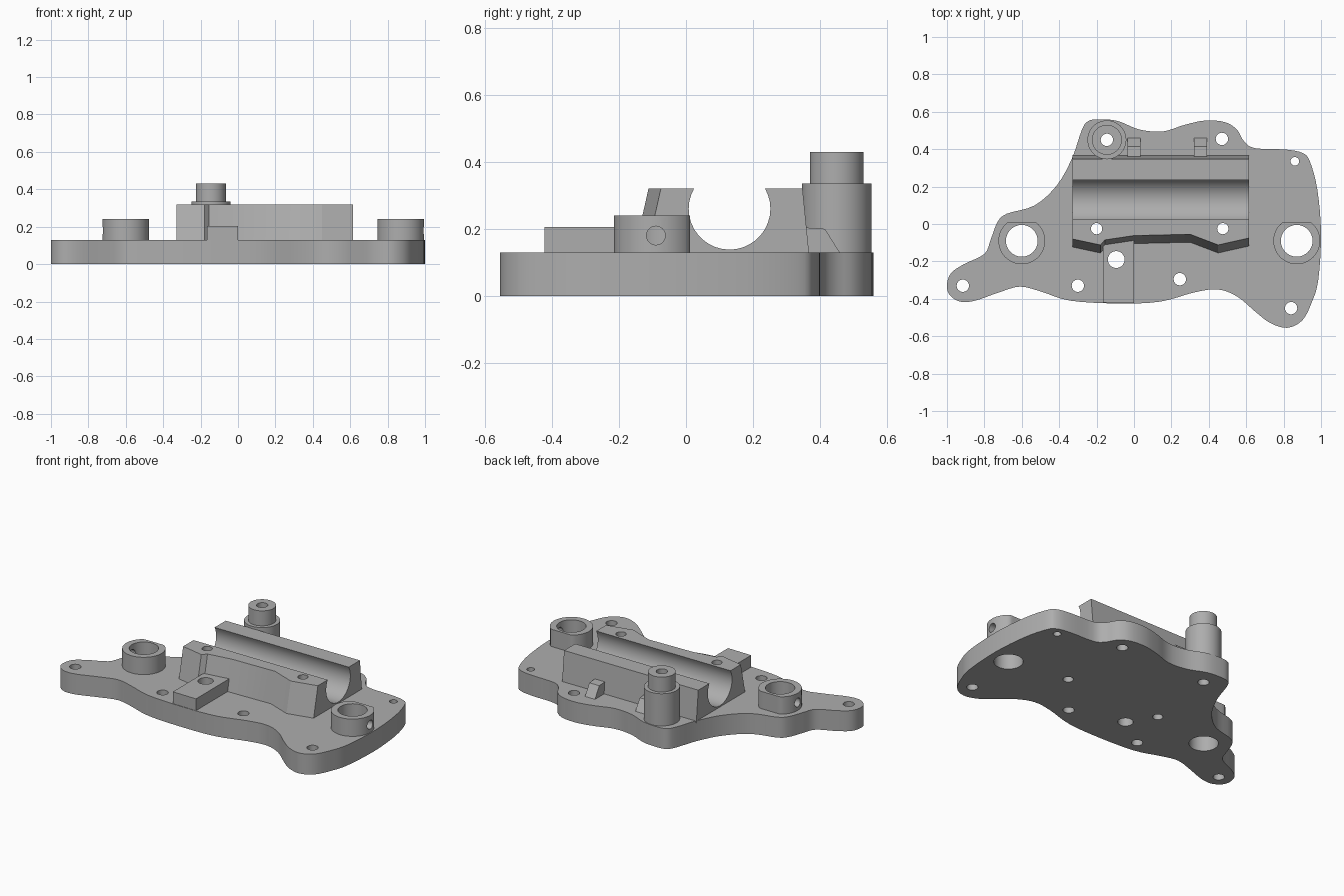
import bpy, bmesh, math
from mathutils import Matrix, Vector

cube = bpy.data.objects.get("Cube")
if cube:
    bpy.data.objects.remove(cube, do_unlink=True)

grey = bpy.data.materials.new("light grey")
grey.use_nodes = True
shade = (0.42, 0.42, 0.42, 1)
grey.diffuse_color = shade
grey.node_tree.nodes["Principled BSDF"].inputs["Base Color"].default_value = shade

PLATE_TOP = 0.13
SUNK = PLATE_TOP - 0.01      # raised parts start just inside the plate
BODY_TOP = 0.32


def add_object(name, bm):
    bmesh.ops.recalc_face_normals(bm, faces=bm.faces)
    mesh = bpy.data.meshes.new(name)
    bm.to_mesh(mesh)
    bm.free()
    mesh.materials.append(grey)
    obj = bpy.data.objects.new(name, mesh)
    bpy.context.scene.collection.objects.link(obj)
    return obj


def loft(name, rings):
    """Closed solid through a list of rings with equal point counts."""
    bm = bmesh.new()
    loops = [[bm.verts.new(p) for p in ring] for ring in rings]
    n = len(loops[0])
    for a, b in zip(loops, loops[1:]):
        for i in range(n):
            j = (i + 1) % n
            bm.faces.new((a[i], a[j], b[j], b[i]))
    bm.faces.new(loops[0][::-1])
    bm.faces.new(loops[-1])
    return add_object(name, bm)


def extrude_up(name, outline, z0, z1):
    return loft(name, [[(x, y, z) for x, y in outline] for z in (z0, z1)])


def extrude_along_x(name, outline, x0, x1):
    return loft(name, [[(x, y, z) for y, z in outline] for x in (x0, x1)])


def circle(cx, cy, r, n=48):
    return [(cx + r * math.cos(math.tau * i / n), cy + r * math.sin(math.tau * i / n))
            for i in range(n)]


def smooth_loop(points, steps=4):
    """Rounded closed outline through the given points."""
    pts = [Vector(p) for p in points]
    n = len(pts)
    result = []
    for i in range(n):
        a, b, c, d = (pts[(i + k) % n] for k in (-1, 0, 1, 2))
        for s in range(steps):
            t = s / steps
            result.append(tuple(0.5 * (2 * b + (c - a) * t + (2 * a - 5 * b + 4 * c - d) * t ** 2
                                       + (3 * b - a - 3 * c + d) * t ** 3)))
    return result


parts = []

# Base plate with a wavy outline
outline = [
    (-1, -.33), (-.98, -.265), (-.91, -.215), (-.8, -.16), (-.765, -.08), (-.73, .01),
    (-.68, .055), (-.53, .1), (-.41, .21), (-.33, .355), (-.28, .5), (-.245, .55),
    (-.18, .56), (-.085, .55), (.03, .505), (.155, .495), (.27, .53), (.38, .553),
    (.485, .545), (.55, .505), (.59, .44), (.65, .405), (.81, .398), (.9, .38),
    (.94, .335), (.98, .185), (1, -.05), (.985, -.3), (.95, -.42), (.9, -.515),
    (.82, -.555), (.73, -.53), (.65, -.47), (.555, -.39), (.45, -.35), (.325, -.365),
    (.14, -.415), (-.08, -.425), (-.34, -.41), (-.5, -.36), (-.61, -.335),
    (-.72, -.365), (-.85, -.41), (-.93, -.415), (-.985, -.38),
]
parts.append(extrude_up("base_plate", smooth_loop(outline), 0, PLATE_TOP))

# Cradle body: the sloped front wall bends in and out along its length
front_edge = [(-.33, -.08), (-.18, -.112), (-.155, -.085), (0, -.062),
              (.3, -.055), (.45, -.112), (.615, -.075)]
parts.append(loft("cradle", [
    [(x, y - .045, SUNK), (x, y, BODY_TOP), (x, .348, BODY_TOP), (x, .368, SUNK)]
    for x, y in front_edge]))

# Pad in front of the cradle
pad = [(-.165, -.42), (0, -.423), (0, -.07), (-.165, -.07)]
parts.append(extrude_up("front_pad", pad, SUNK, .205))

# Two ribs behind the cradle
rib = [(.34, SUNK), (.34, .205), (.415, .2), (.465, SUNK)]
for side, x in (("right", -.035), ("left", .32)):
    parts.append(extrude_along_x(side + "_rib", rib, x, x + .07))

# Two bosses, each with a flat back
bosses = (("right", -.6), ("left", .87))
for side, x in bosses:
    flat = [(px, min(py, .012)) for px, py in circle(x, -.09, .125)]
    parts.append(extrude_up(side + "_boss", flat, SUNK, .24))

# Stepped post
post = (-.145, .45)
parts.append(loft("stepped_post", [
    [(x, y, z) for x, y in circle(*post, r)]
    for r, z in ((.104, SUNK), (.104, .335), (.08, .335), (.08, .43))]))

# Cutters: cradle channel, vertical holes and cross holes
cutters = [extrude_along_x("channel_cutter", [(y, z) for y, z in circle(.13, .26, .122, 36)], -.5, .8)]
holes = [(-.915, -.33, .033), (-.3, -.33, .033), (.245, -.295, .033), (.84, -.45, .033),
         (.86, .335, .023), (.47, .455, .033), (-.2, -.025, .03), (.475, -.025, .03),
         (-.095, -.19, .045), (*post, .033)]
holes += [(x, -.09, .085) for _, x in bosses]
for x, y, r in holes:
    cutters.append(extrude_up("hole_cutter", circle(x, y, r, 32), -.1, .6))
for x0, x1 in ((-.8, -.6), (.87, 1.1)):
    cutters.append(extrude_along_x("cross_hole_cutter", circle(-.09, .18, .028, 24), x0, x1))


def bounds_touch(a, b):
    for i in range(3):
        pa = [v.co[i] for v in a.data.vertices]
        pb = [v.co[i] for v in b.data.vertices]
        if max(pa) < min(pb) or max(pb) < min(pa):
            return False
    return True


# Cut every part, then shade it
for part in parts:
    bpy.ops.object.select_all(action="DESELECT")
    part.select_set(True)
    bpy.context.view_layer.objects.active = part
    for cutter in cutters:
        is_channel = cutter.name.startswith("channel")
        if is_channel and part.name != "cradle" or not bounds_touch(part, cutter):
            continue
        mod = part.modifiers.new("cut", "BOOLEAN")
        mod.operation = "DIFFERENCE"
        mod.solver = "EXACT"
        mod.object = cutter
        bpy.ops.object.modifier_apply(modifier=mod.name)
    bpy.ops.object.shade_smooth_by_angle(angle=math.radians(30))

for cutter in cutters:
    bpy.data.objects.remove(cutter, do_unlink=True)
